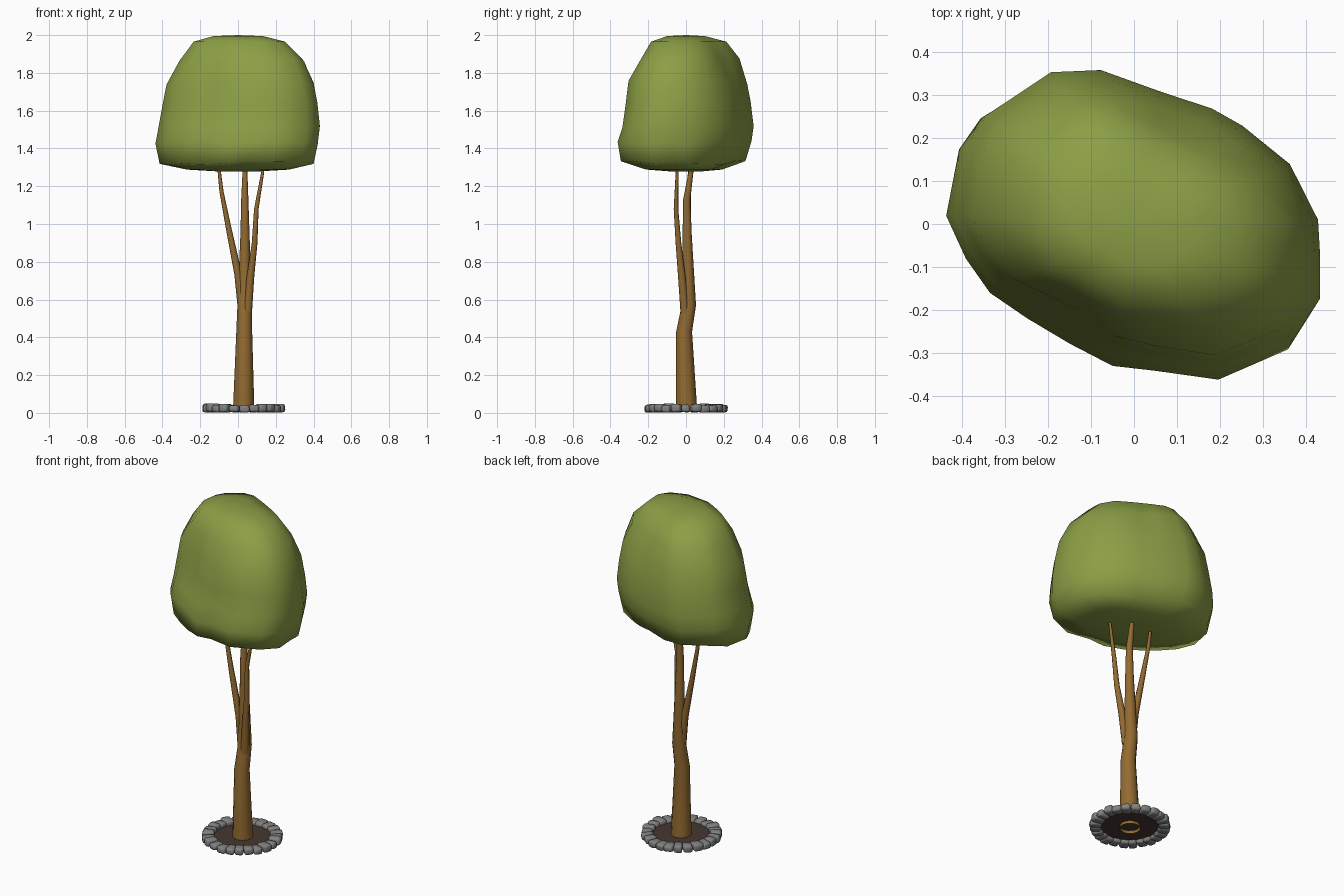
import bpy, bmesh, math, random
from mathutils import Vector, Matrix

random.seed(4)
if "Cube" in bpy.data.objects:
    bpy.data.objects.remove(bpy.data.objects["Cube"])


def material(name, rgb):
    m = bpy.data.materials.new(name)
    m.use_nodes = True
    m.diffuse_color = (*rgb, 1)
    m.node_tree.nodes["Principled BSDF"].inputs["Base Color"].default_value = (*rgb, 1)
    return m


leaf = material("leaf green", (0.26, 0.345, 0.06))
bark = material("bark brown", (0.29, 0.145, 0.03))
soil = material("soil brown", (0.06, 0.038, 0.028))
stone = material("stone grey", (0.22, 0.22, 0.22))


def finish(bm, name, mat, angle=None):
    """Turn a bmesh into an object, smooth up to the given angle."""
    mesh = bpy.data.meshes.new(name)
    bm.to_mesh(mesh)
    bm.free()
    mesh.materials.append(mat)
    obj = bpy.data.objects.new(name, mesh)
    bpy.context.collection.objects.link(obj)
    if angle:
        bpy.ops.object.select_all(action="DESELECT")
        obj.select_set(True)
        bpy.context.view_layer.objects.active = obj
        bpy.ops.object.shade_smooth_by_angle(angle=math.radians(angle))


def loft(bm, rings):
    """Skin a list of equally long point rings and return their vertices."""
    loops = [[bm.verts.new(p) for p in ring] for ring in rings]
    n = len(loops[0])
    for a, b in zip(loops, loops[1:]):
        for i in range(n):
            j = (i + 1) % n
            bm.faces.new((a[i], a[j], b[j], b[i]))
    return loops


def fan(bm, loop, tip):
    """Close a loop with triangles meeting at a tip."""
    centre = bm.verts.new(tip)
    for a, b in zip(loop, loop[1:] + loop[:1]):
        bm.faces.new((a, b, centre))


# Canopy: one lopsided plan outline, fitted to the extents at each height
outline = [(-.435, .02), (-.39, -.08), (-.335, -.16), (-.25, -.22), (-.15, -.28),
           (-.05, -.33), (.05, -.34), (.2, -.36), (.365, -.29), (.43, -.185),
           (.43, -.08), (.425, .01), (.36, .14), (.25, .23), (.18, .27),
           (.06, .31), (-.08, .36), (-.2, .355), (-.355, .255), (-.405, .18)]
levels = [(1.278, -.1, .1, -.08, .08), (1.288, -.27, .27, -.21, .19),
          (1.325, -.415, .4, -.345, .315), (1.43, -.437, .422, -.362, .347),
          (1.52, -.42, .433, -.337, .358), (1.64, -.4, .42, -.32, .342),
          (1.75, -.38, .4, -.305, .325), (1.87, -.31, .35, -.245, .285),
          (1.965, -.235, .25, -.185, .215), (1.995, -.13, .13, -.1, .1)]
# Shallow hollows in the foliage: angle, height, angular reach, reach in z, depth
hollows = [(-125, 1.7, .55, .17, .14), (52, 1.9, .5, .12, .14), (50, 1.3, .4, .06, .1)]


def hollow_scale(x, y, z):
    scale = 1
    for angle, height, reach, rise, depth in hollows:
        turn = math.remainder(math.atan2(y, x) - math.radians(angle), math.tau)
        scale -= depth * math.exp(-(turn / reach) ** 2 - ((z - height) / rise) ** 2)
    return scale


rings = []
for k, (z, x0, x1, y0, y1) in enumerate(levels):
    ring = []
    for x, y in outline:
        x *= x1 / .43 if x > 0 else x0 / -.435
        y *= y1 / .36 if y > 0 else y0 / -.36
        s = hollow_scale(x, y, z)
        wobble = random.uniform(-.012, .012) if 1 < k < len(levels) - 2 else 0
        ring.append((x * s, y * s, z + wobble))
    rings.append(ring)
bm = bmesh.new()
loops = loft(bm, rings)
fan(bm, loops[0][::-1], (0, 0, 1.28))
fan(bm, loops[-1], (0, 0, 2))
finish(bm, "canopy", leaf, 75)


# Trunk and branches: tapered tubes, open below, through (x, y, z, radius)
def tube(name, path, sides):
    bm = bmesh.new()
    turns = [math.tau * i / sides for i in range(sides)]
    loops = loft(bm, [[(x + r * math.cos(t), y + r * math.sin(t), z) for t in turns]
                      for x, y, z, r in path])
    bm.faces.new(loops[-1])
    finish(bm, name, bark, 50)


tube("trunk", [(.03, .003, .004, .057), (.033, -.01, .43, .042), (.035, .015, .57, .038),
               (.037, .006, .95, .024), (.036, .004, 1.13, .019), (.037, .03, 1.3, .012)], 12)
tube("right_branch", [(.025, .005, .53, .024), (.002, .01, .73, .021), (-.05, .012, .98, .015),
                      (-.087, .015, 1.17, .011), (-.103, .02, 1.31, .008)], 8)
tube("left_branch", [(.05, -.005, .53, .024), (.066, -.022, .72, .02), (.088, -.04, .9, .015),
                     (.097, -.053, 1.08, .012), (.13, -.047, 1.27, .008), (.135, -.045, 1.31, .007)], 8)

# Soil disc
bm = bmesh.new()
bmesh.ops.create_circle(bm, cap_ends=True, segments=32, radius=.185,
                        matrix=Matrix.Translation((.03, 0, .022)))
finish(bm, "soil", soil)

# Ring of rounded, uneven edging stones
bm = bmesh.new()
total = 24
for i in range(total):
    turn = Matrix.Rotation(math.tau * (i + random.uniform(-.1, .1)) / total, 4, "Z")
    size = Vector((random.uniform(.06, .07), random.uniform(.046, .054), random.uniform(.036, .046)))
    piece = bmesh.new()
    bmesh.ops.create_cube(piece, size=1, matrix=Matrix.Diagonal((*size, 1)))
    for v in piece.verts:
        v.co += Vector([random.uniform(-.003, .003) for _ in range(3)])
    bmesh.ops.bevel(piece, geom=piece.edges[:], offset=.012, segments=2,
                    profile=.5, affect="EDGES")
    piece.transform(Matrix.Translation((.03, 0, 0)) @ turn
                    @ Matrix.Translation((.187, 0, .003 + size.z / 2)))
    temp = bpy.data.meshes.new("stone_piece")
    piece.to_mesh(temp)
    piece.free()
    bm.from_mesh(temp)
    bpy.data.meshes.remove(temp)
finish(bm, "edging_stones", stone, 60)
